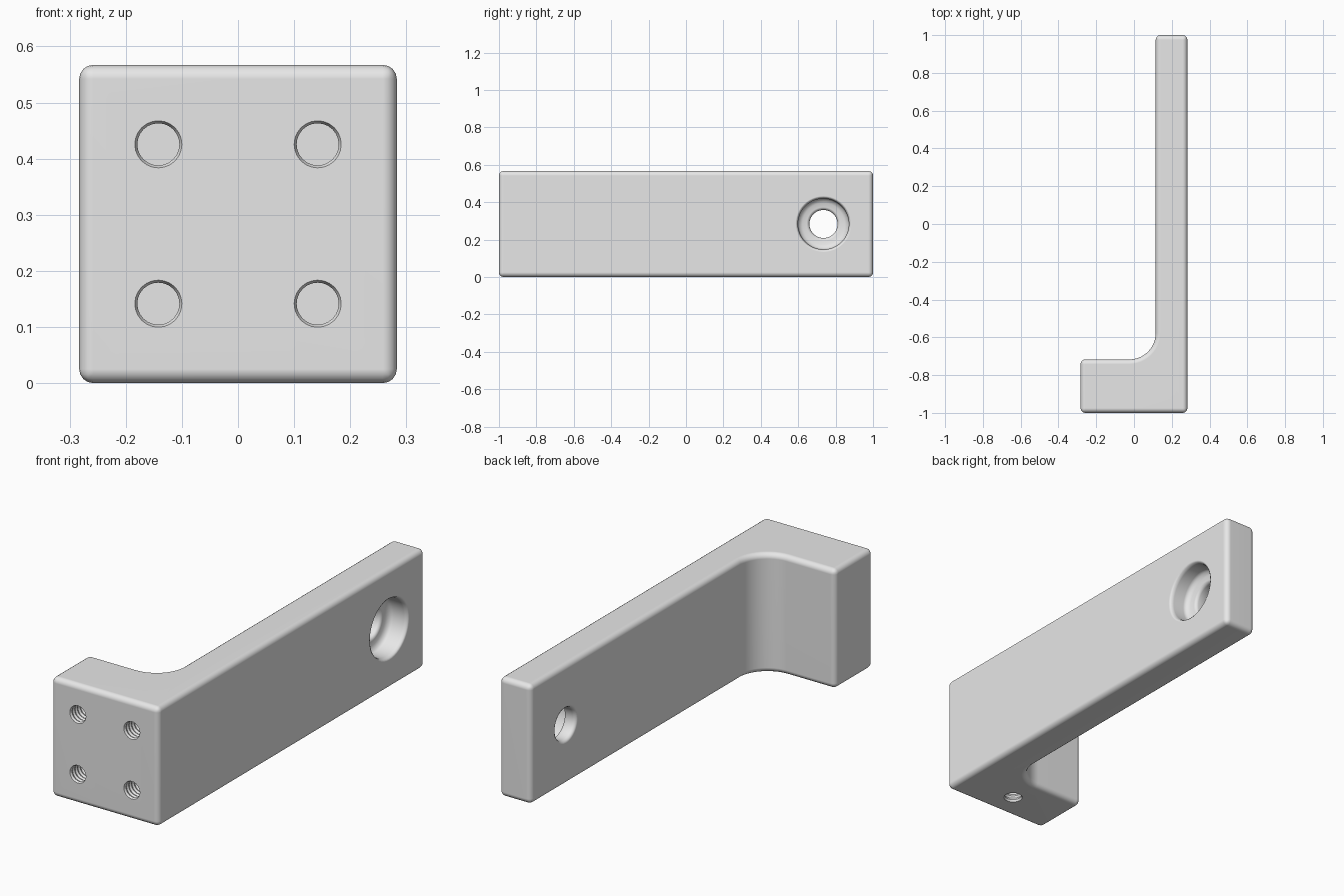
import bpy, bmesh, math
from mathutils import Matrix, Vector

cube = bpy.data.objects.get("Cube")
if cube:
    bpy.data.objects.remove(cube, do_unlink=True)

HALF, HEIGHT = 0.283, 0.567
ARM_X, FOOT_Y, FILLET = 0.115, -0.717, 0.14
MID = HEIGHT / 2

metal = bpy.data.materials.new("light_grey_metal")
metal.use_nodes = True
metal.diffuse_color = (0.8, 0.8, 0.8, 1)
metal.node_tree.nodes["Principled BSDF"].inputs["Base Color"].default_value = (0.8, 0.8, 0.8, 1)


def make_object(name, bm):
    bmesh.ops.recalc_face_normals(bm, faces=bm.faces)
    mesh = bpy.data.meshes.new(name)
    bm.to_mesh(mesh)
    bm.free()
    mesh.materials.append(metal)
    obj = bpy.data.objects.new(name, mesh)
    bpy.context.collection.objects.link(obj)
    return obj


def turned_cutter(name, profile, origin, inward, sides):
    """Revolve (depth, radius) pairs around an axis going into the body."""
    turn = Vector((0, 0, 1)).rotation_difference(Vector(inward)).to_matrix().to_4x4()
    place = Matrix.Translation(origin) @ turn
    bm = bmesh.new()
    rings = []
    for depth, radius in profile:
        angles = [math.tau * i / sides for i in range(sides)]
        rings.append([bm.verts.new(place @ Vector((radius * math.cos(a), radius * math.sin(a), depth)))
                      for a in angles])
    for low, high in zip(rings, rings[1:]):
        for i in range(sides):
            j = (i + 1) % sides
            bm.faces.new((low[i], low[j], high[j], high[i]))
    bm.faces.new(rings[0])
    bm.faces.new(rings[-1])
    obj = make_object(name, bm)
    obj.hide_render = True
    return obj


# L-shaped body with a concave fillet between foot and arm
outline = [(-HALF, -1), (HALF, -1), (HALF, 1), (ARM_X, 1)]
steps = 12
for i in range(steps + 1):
    a = math.pi / 2 * i / steps
    outline.append((ARM_X - FILLET + FILLET * math.cos(a),
                    FOOT_Y + FILLET - FILLET * math.sin(a)))
outline.append((-HALF, FOOT_Y))
bm = bmesh.new()
base = bm.faces.new([bm.verts.new((x, y, 0)) for x, y in outline])
top = bmesh.ops.extrude_face_region(bm, geom=[base])
bmesh.ops.translate(bm, vec=(0, 0, HEIGHT),
                    verts=[v for v in top["geom"] if isinstance(v, bmesh.types.BMVert)])
bracket = make_object("bracket_body", bm)

# Rounded outer edges
bevel = bracket.modifiers.new("rounded_edges", "BEVEL")
bevel.width = 0.025
bevel.segments = 4
bevel.limit_method = "ANGLE"
bevel.angle_limit = math.radians(40)

# Counterbored hole through the arm, with softened rims
bore = [(-0.02, 0.15), (0, 0.15), (0.006, 0.141), (0.02, 0.136), (0.075, 0.136),
        (0.09, 0.13), (0.1, 0.112), (0.1, 0.09), (0.105, 0.08), (0.116, 0.075),
        (0.15, 0.075), (0.162, 0.08), (0.168, 0.09), (0.19, 0.09)]
cutters = [turned_cutter("counterbore_cutter", bore, (HALF, 0.735, MID), (-1, 0, 0), 48)]

# Threaded blind holes: four in the front and one underneath
pitch, turns = 0.02, 10
thread = [(-0.02, 0.042), (0, 0.042)]
for i in range(turns):
    thread += [(pitch * (i + 0.5), 0.0375), (pitch * (i + 1), 0.042)]
for x in (-0.142, 0.142):
    for z in (MID - 0.142, MID + 0.142):
        cutters.append(turned_cutter("thread_cutter", thread, (x, -1, z), (0, 1, 0), 24))
cutters.append(turned_cutter("thread_cutter", thread, (0, -0.865, 0), (0, 0, 1), 24))

for cutter in cutters:
    cut = bracket.modifiers.new("hole", "BOOLEAN")
    cut.operation = "DIFFERENCE"
    cut.solver = "EXACT"
    cut.object = cutter

# Bake the holes and drop the cutters
graph = bpy.context.evaluated_depsgraph_get()
finished = bpy.data.meshes.new_from_object(bracket.evaluated_get(graph))
bracket.modifiers.clear()
bracket.data = finished
for cutter in cutters:
    bpy.data.objects.remove(cutter, do_unlink=True)

# Smooth shading, with flat broad faces
for obj in bpy.context.selected_objects:
    obj.select_set(False)
bracket.select_set(True)
bpy.context.view_layer.objects.active = bracket
bpy.ops.object.shade_smooth_by_angle(angle=math.radians(40))
weighted = bracket.modifiers.new("flat_face_normals", "WEIGHTED_NORMAL")
weighted.keep_sharp = True
